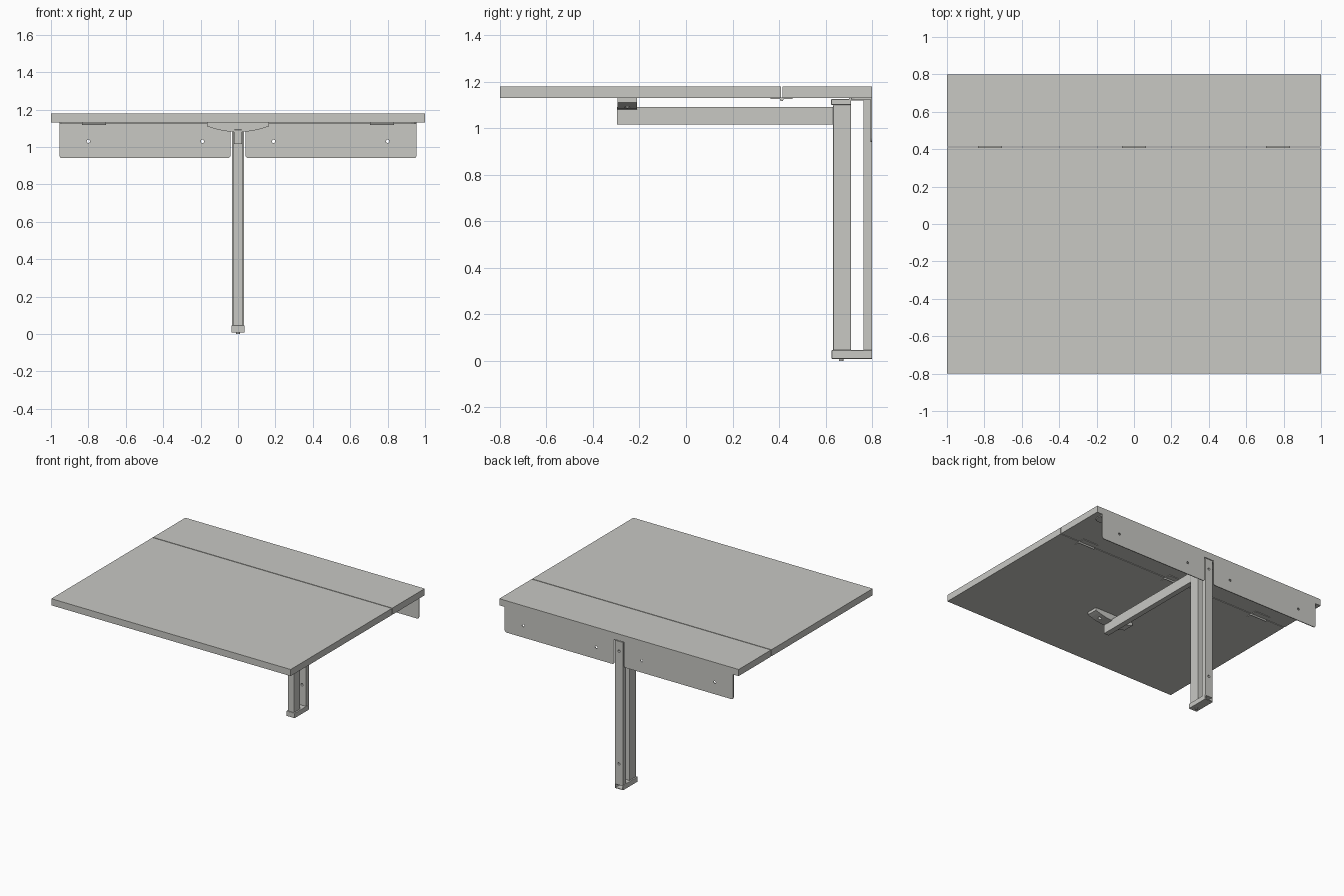
import bpy, bmesh, math
from mathutils import Matrix, Vector

if "Cube" in bpy.data.objects:
    bpy.data.objects.remove(bpy.data.objects["Cube"])

grey = bpy.data.materials.new("warm light grey")
grey.use_nodes = True
grey.diffuse_color = (0.58, 0.58, 0.55, 1)
grey.node_tree.nodes["Principled BSDF"].inputs["Base Color"].default_value = (0.58, 0.58, 0.55, 1)


def finish(name, bm):
    bmesh.ops.recalc_face_normals(bm, faces=bm.faces)
    mesh = bpy.data.meshes.new(name)
    bm.to_mesh(mesh)
    bm.free()
    mesh.materials.append(grey)
    obj = bpy.data.objects.new(name, mesh)
    bpy.context.collection.objects.link(obj)
    return obj


def activate(obj):
    bpy.ops.object.select_all(action="DESELECT")
    obj.select_set(True)
    bpy.context.view_layer.objects.active = obj


def box(name, x, y, z, bevel=0):
    """Box from (min, max) ranges, with optional rounded edges."""
    bm = bmesh.new()
    bmesh.ops.create_cube(bm, size=1)
    for v in bm.verts:
        v.co = Vector([r[0] if c < 0 else r[1] for c, r in zip(v.co, (x, y, z))])
    if bevel:
        bmesh.ops.bevel(bm, geom=bm.edges[:], offset=bevel, segments=2,
                        affect="EDGES", profile=0.5)
    return finish(name, bm)


def cylinder(name, centre, radius, depth, axis):
    bm = bmesh.new()
    turn = {"X": Matrix.Rotation(math.pi / 2, 4, "Y"),
            "Y": Matrix.Rotation(math.pi / 2, 4, "X"), "Z": Matrix()}[axis]
    bmesh.ops.create_cone(bm, cap_ends=True, segments=20, radius1=radius, radius2=radius,
                          depth=depth, matrix=Matrix.Translation(centre) @ turn)
    obj = finish(name, bm)
    activate(obj)
    bpy.ops.object.shade_smooth_by_angle()
    return obj


def prism(name, points, to_3d, push):
    """Extrude a flat outline along a vector."""
    bm = bmesh.new()
    face = bm.faces.new([bm.verts.new(to_3d(*p)) for p in points])
    new = bmesh.ops.extrude_face_region(bm, geom=[face])["geom"]
    bmesh.ops.translate(bm, vec=push, verts=[g for g in new if isinstance(g, bmesh.types.BMVert)])
    return finish(name, bm)


def cut(obj, cutters):
    for cutter in cutters:
        mod = obj.modifiers.new("cut", "BOOLEAN")
        mod.object, mod.operation, mod.solver = cutter, "DIFFERENCE", "EXACT"
        activate(obj)
        bpy.ops.object.modifier_apply(modifier=mod.name)
        bpy.data.objects.remove(cutter)


def corner(cx, cy, r, start):
    return [(cx + r * math.cos(math.radians(start + a)), cy + r * math.sin(math.radians(start + a)))
            for a in (0, 30, 60, 90)]


# Two-leaf table top with a narrow seam
box("fixed_leaf", (-1, 1), (0.414, 0.8), (1.13, 1.18))
box("folding_leaf", (-1, 1), (-0.8, 0.408), (1.13, 1.18))

# Hinges along the seam
for label, x in (("right", -0.77), ("middle", 0), ("left", 0.77)):
    for leaf, y in (("front", 0.386), ("back", 0.436)):
        box(f"{label}_hinge_{leaf}_plate", (x - 0.065, x + 0.065), (y - 0.022, y + 0.022),
            (1.125, 1.131))
    cylinder(f"{label}_hinge_knuckle", (x, 0.411, 1.124), 0.008, 0.13, "X")

# Wall brackets: drilled upright plate and horizontal flange under the fixed leaf
for label, s in (("right", -1), ("left", 1)):
    low, r = 0.94, 0.015
    outline = [(0.955, 1.13), (0.04, 1.13)]
    outline += corner(0.04 + r, low + r, r, 180) + corner(0.955 - r, low + r, r, 270)
    plate = prism(f"{label}_wall_plate", outline, lambda x, z: (s * x, 0.794, z), (0, 0.006, 0))
    cut(plate, [cylinder("drill", (s * x, 0.8, 1.03), 0.009, 0.1, "Y") for x in (0.19, 0.8)])
    flange = [(0.04, 0.797), (0.955, 0.797)]
    flange += corner(0.925, 0.74, 0.03, 270)[::-1] + [(0.04, 0.71)]
    prism(f"{label}_bracket_flange", flange, lambda x, y: (s * x, y, 1.123), (0, 0, 0.007))

# Back post against the wall, drilled for screws
post = box("back_post", (-0.033, 0.033), (0.763, 0.8), (0.044, 1.125))
cut(post, [cylinder("drill", (0, 0.8, z), 0.009, 0.1, "Y") for z in (0.2, 1.05)])

# Pivoting front post and its upper bearing
box("front_post", (-0.025, 0.025), (0.632, 0.71), (0.044, 1.1), 0.004)
box("upper_bearing", (-0.034, 0.034), (0.624, 0.71), (1.1, 1.125), 0.003)
box("upper_link", (-0.034, 0.034), (0.7, 0.78), (1.118, 1.13))

# Open-ended foot joining the posts, with a pivot bolt
foot = box("foot", (-0.035, 0.035), (0.626, 0.8), (0.008, 0.046), 0.003)
cut(foot, [box("hollow", (-0.028, 0.028), (0.72, 0.85), (0.014, 0.04))])
cylinder("pivot_bolt", (0, 0.667, 0.006), 0.01, 0.012, "Z")

# Swing arm carrying the folding leaf
box("swing_arm", (-0.021, 0.021), (-0.297, 0.64), (1.015, 1.092), 0.002)

# Curved stop block under the folding leaf, with screw holes
half = 0.165
curve = [(half * t / 6, 1.08 + 0.03 * (t / 6) ** 2) for t in range(-6, 7)]
stop = prism("arm_stop", curve + [(half, 1.13), (-half, 1.13)],
             lambda x, z: (x, -0.295, z), (0, 0.085, 0))
cut(stop, [cylinder("drill", (x, -0.252, 1.09), 0.012, 0.06, "Z") for x in (-0.095, 0.095)])
